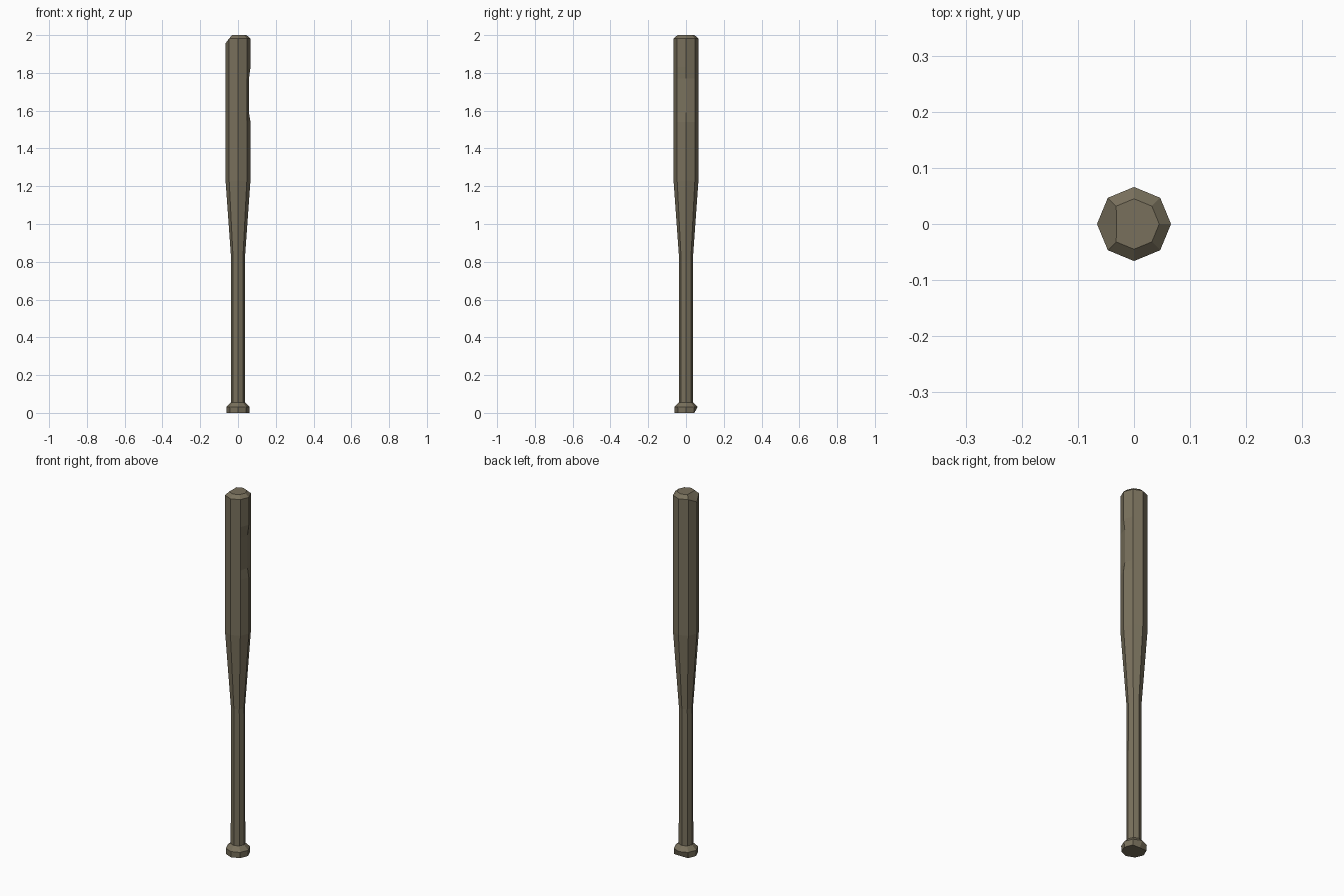
import bpy, bmesh, math

if "Cube" in bpy.data.objects:
    bpy.data.objects.remove(bpy.data.objects["Cube"])

SIDES = 8
# (height, radius) rings from knob to tip
PROFILE = [(0.0, 0.061), (0.032, 0.062), (0.056, 0.037), (0.81, 0.036),
           (1.23, 0.066), (1.54, 0.066), (1.59, 0.066), (1.77, 0.066),
           (1.83, 0.066), (1.982, 0.066), (2.0, 0.045)]
# small carved irregularities: (ring, side) -> (radius, height)
CHIPS = {
    (0, 2): (0.044, 0.0),      # clipped knob underside
    (6, 0): (0.058, 1.59),     # shallow dent in the barrel
    (7, 0): (0.058, 1.77),
    (9, 4): (0.066, 1.957),    # chipped tip
    (10, 4): (0.031, 2.0),
}

wood = bpy.data.materials.new("weathered_wood")
wood.diffuse_color = (0.19, 0.163, 0.107, 1)
wood.use_nodes = True
wood.node_tree.nodes["Principled BSDF"].inputs["Base Color"].default_value = wood.diffuse_color

# bat body: lofted octagonal rings, closed at both ends
bm = bmesh.new()
rings = []
for r, (z, rad) in enumerate(PROFILE):
    ring = []
    for s in range(SIDES):
        a = 2 * math.pi * s / SIDES
        rr, zz = CHIPS.get((r, s), (rad, z))
        ring.append(bm.verts.new((rr * math.cos(a), rr * math.sin(a), zz)))
    rings.append(ring)
for low, high in zip(rings, rings[1:]):
    for s in range(SIDES):
        t = (s + 1) % SIDES
        bm.faces.new((low[s], low[t], high[t], high[s]))
bm.faces.new(rings[0][::-1])
bm.faces.new(rings[-1])
bmesh.ops.recalc_face_normals(bm, faces=bm.faces)

mesh = bpy.data.meshes.new("bat")
bm.to_mesh(mesh)
bm.free()
mesh.materials.append(wood)
bat = bpy.data.objects.new("bat", mesh)
bpy.context.collection.objects.link(bat)
